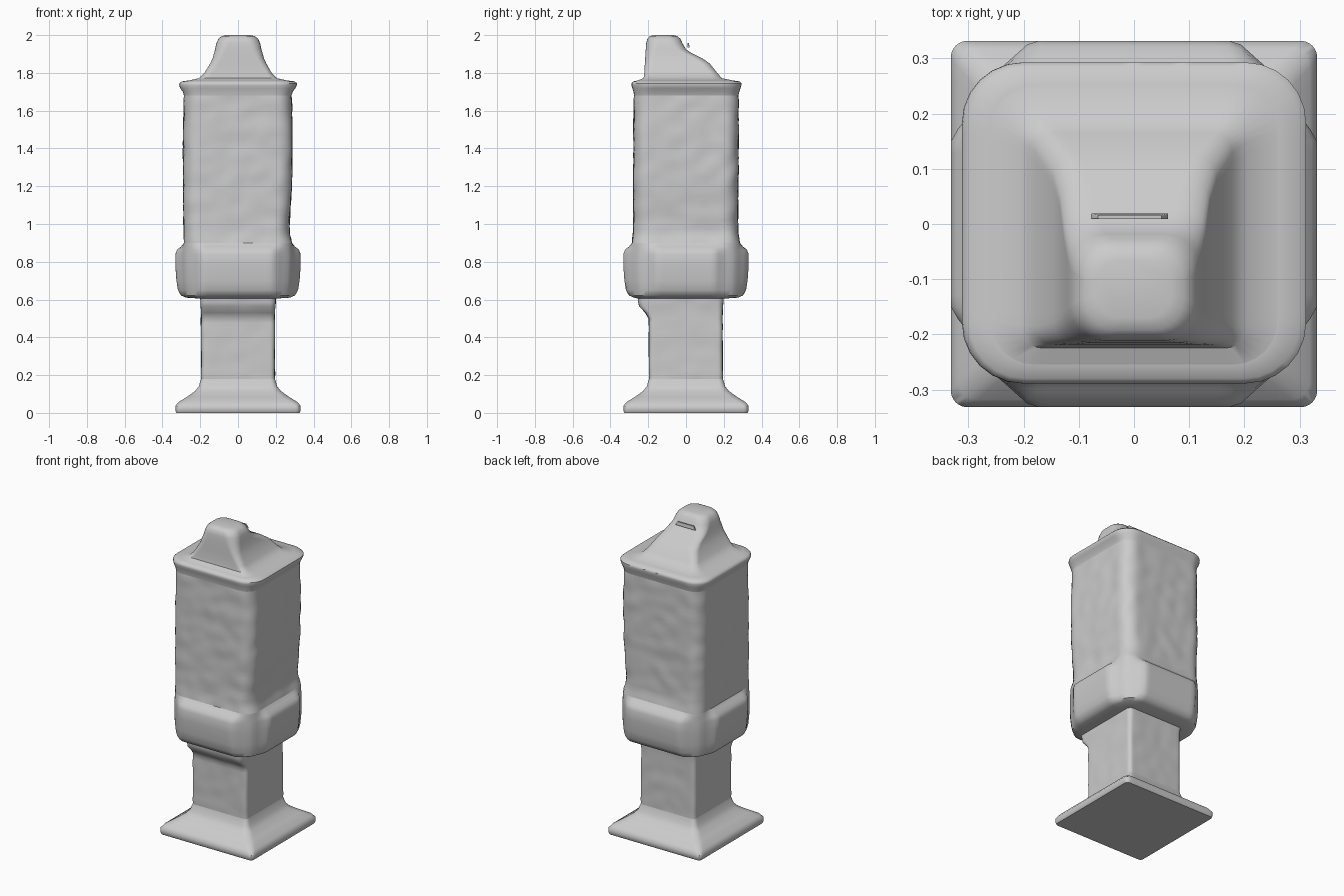
import bpy, bmesh, math
from mathutils import Vector, noise

if "Cube" in bpy.data.objects:
    bpy.data.objects.remove(bpy.data.objects["Cube"])

ARC = 6     # segments per rounded corner
SIDE = 18   # segments per flat side


def ring(x0, x1, y0, y1, z, r):
    """Rounded rectangle outline at height z."""
    centres = [(x1 - r, y1 - r), (x0 + r, y1 - r), (x0 + r, y0 + r), (x1 - r, y0 + r)]
    corners = [[Vector((cx + r * math.cos(math.pi / 2 * (q + i / ARC)),
                        cy + r * math.sin(math.pi / 2 * (q + i / ARC)), z))
                for i in range(ARC + 1)] for q, (cx, cy) in enumerate(centres)]
    pts = []
    for q in range(4):
        pts += corners[q]
        a, b = corners[q][-1], corners[(q + 1) % 4][0]
        pts += [a.lerp(b, i / SIDE) for i in range(1, SIDE)]
    return pts


def square(h, z, r):
    return (-h, h, -h, h, z, r)


def swell(p, amount):
    """Push the middle of each side outward as a raised panel."""
    axis = 0 if abs(p.x) > abs(p.y) else 1
    half = 0.215 if axis == 0 else 0.245
    t = min(1, max(0, (half - abs(p[1 - axis])) / 0.07))
    p[axis] += math.copysign(amount * t * t * (3 - 2 * t), p[axis])


def loft(name, rows, bottom=False, top=False, steps=1, wear=0.0, panel=None):
    """Skin a stack of rounded rectangles; wear adds shallow weathering."""
    full = []
    for a, b in zip(rows, rows[1:]):
        n = max(1, min(steps, round((b[4] - a[4]) / 0.025)))
        full += [[p + (q - p) * i / n for p, q in zip(a, b)] for i in range(n)]
    full.append(rows[-1])
    bm = bmesh.new()
    loops = []
    for k, row in enumerate(full):
        loop = []
        for p in ring(*row):
            if wear and 0 < k < len(full) - 1:
                out = Vector((p.x, p.y, 0)).normalized()
                p = p + out * wear * noise.noise(Vector((p.x * 11, p.y * 11, p.z * 13)))
            if panel:
                swell(p, panel[k])
            loop.append(bm.verts.new(p))
        loops.append(loop)
    n = len(loops[0])
    for a, b in zip(loops, loops[1:]):
        for i in range(n):
            j = (i + 1) % n
            bm.faces.new((a[i], a[j], b[j], b[i]))
    if bottom:
        bm.faces.new(loops[0][::-1])
    if top:
        bm.faces.new(loops[-1])
    me = bpy.data.meshes.new(name)
    bm.to_mesh(me)
    bm.free()
    ob = bpy.data.objects.new(name, me)
    bpy.context.collection.objects.link(ob)
    bpy.context.view_layer.objects.active = ob
    ob.select_set(True)
    bpy.ops.object.shade_smooth_by_angle(angle=math.radians(45))
    ob.select_set(False)
    return ob


# Flared foot
loft("base", [square(.325, 0, .02), square(.332, .012, .03), square(.332, .035, .03),
              square(.318, .055, .035), square(.27, .085, .04), square(.228, .115, .04),
              square(.208, .14, .03), square(.195, .18, .025)], bottom=True)

# Square stem with a small lip under the collar at the front
loft("stem", [square(.195, .18, .025), (-.195, .195, -.197, .193, .50, .025),
              (-.195, .195, -.215, .193, .53, .025), (-.197, .197, -.248, .195, .565, .03),
              (-.2, .2, -.255, .2, .605, .03)], steps=20, wear=.004)

# Collar: rounded block with a raised panel on each side
loft("collar", [(-.2, .2, -.255, .2, .605, .03), square(.26, .61, .08),
                square(.28, .622, .09), square(.288, .65, .1), square(.292, .70, .1),
                square(.294, .78, .1), square(.294, .84, .1), square(.292, .865, .1),
                square(.289, .88, .09), square(.286, .90, .085)],
     panel=[0, .015, .022, .03, .034, .038, .038, .03, .013, 0])

# Main housing with weathered sides
loft("housing", [square(.286, .90, .085), (-.287, .272, -.28, .276, .95, .08),
                 (-.288, .272, -.278, .274, 1.02, .08), (-.29, .285, -.278, .276, 1.2, .08),
                 (-.289, .287, -.277, .278, 1.5, .08), (-.286, .283, -.275, .277, 1.68, .08)],
     steps=40, wear=.006)

# Projecting rim
loft("rim", [(-.286, .283, -.275, .277, 1.68, .08), (-.292, .29, -.278, .282, 1.70, .085),
             (-.305, .303, -.284, .289, 1.718, .1), (-.312, .312, -.289, .293, 1.735, .11),
             (-.31, .312, -.289, .293, 1.745, .11), (-.298, .3, -.28, .283, 1.755, .1),
             (-.26, .26, -.255, .25, 1.76, .08)])

# Cap: steep front, long slope at the back
loft("cap", [(-.26, .26, -.255, .25, 1.76, .08), (-.205, .205, -.225, .19, 1.772, .04),
             (-.178, .178, -.22, .165, 1.80, .035), (-.147, .15, -.218, .125, 1.85, .04),
             (-.134, .137, -.216, .085, 1.878, .045), (-.127, .13, -.215, .03, 1.905, .05),
             (-.121, .124, -.213, 0, 1.925, .055), (-.115, .118, -.211, -.018, 1.955, .06),
             (-.104, .107, -.205, -.029, 1.98, .06), (-.088, .09, -.192, -.045, 1.994, .055),
             (-.065, .067, -.17, -.065, 2.0, .04)], top=True)

# Thin sliver behind the knob
loft("cap_fin", [(-.078, .062, .009, .019, 1.935, .002), (-.065, .05, .009, .016, 1.957, .002)],
     bottom=True, top=True)
